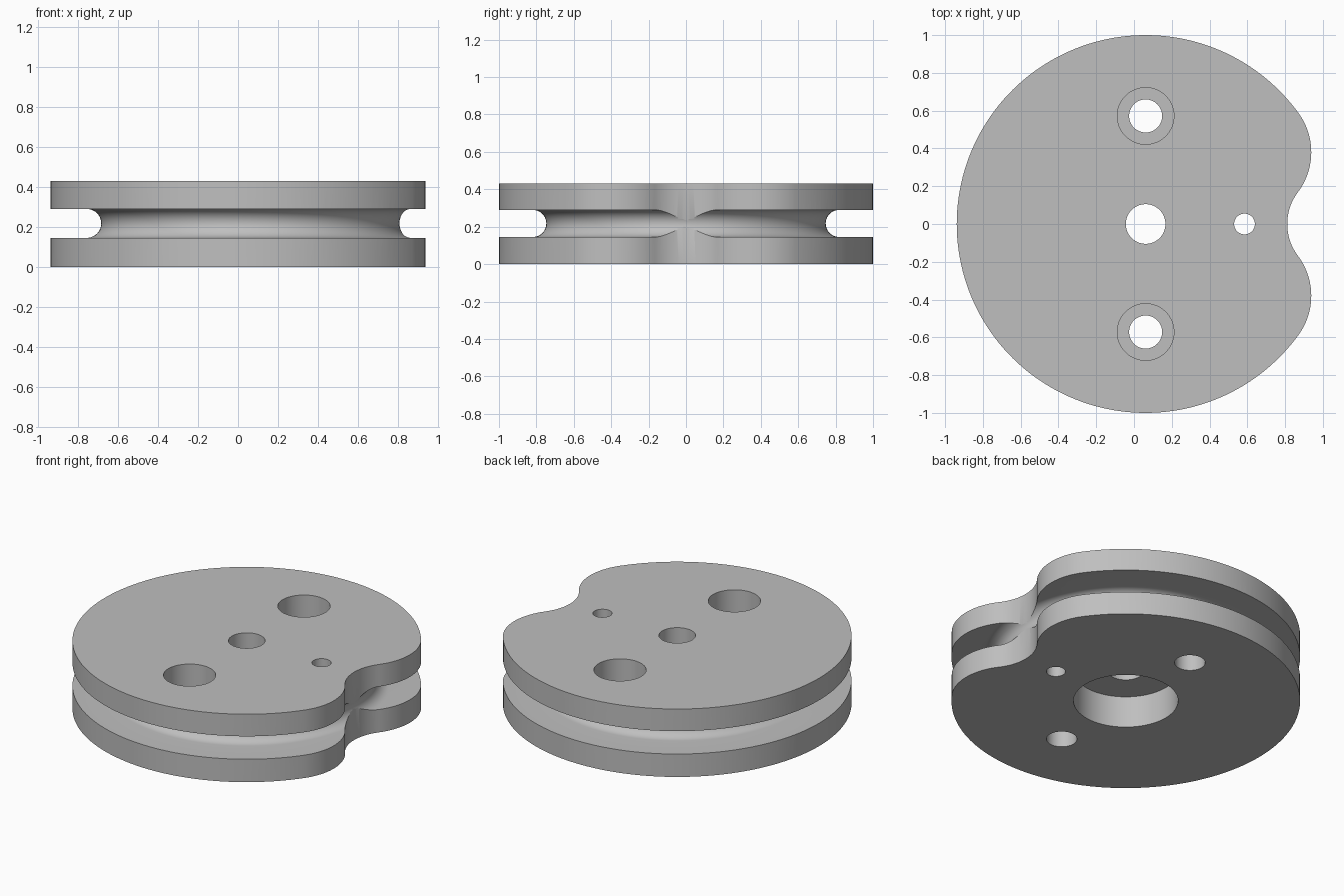
import bpy, bmesh
from math import pi, sin, cos, atan2, hypot

default = bpy.data.objects.get("Cube")
if default:
    bpy.data.objects.remove(default, do_unlink=True)

HEIGHT = 0.43
CENTRE_X = 0.0615                    # axis of the disc
GROOVE_LOW, GROOVE_HIGH = 0.145, 0.29
GROOVE_R = 0.747                     # radius at the bottom of the groove

steel = bpy.data.materials.new("plain grey")
steel.use_nodes = True
grey = (0.52, 0.52, 0.52, 1)
steel.diffuse_color = grey
steel.node_tree.nodes["Principled BSDF"].inputs["Base Color"].default_value = grey


def finish(bm, name):
    bmesh.ops.recalc_face_normals(bm, faces=bm.faces)
    mesh = bpy.data.meshes.new(name)
    bm.to_mesh(mesh)
    bm.free()
    mesh.materials.append(steel)
    obj = bpy.data.objects.new(name, mesh)
    bpy.context.collection.objects.link(obj)
    return obj


def prism(name, outline, z0, z1):
    bm = bmesh.new()
    face = bm.faces.new([bm.verts.new((x, y, z0)) for x, y in outline])
    top = bmesh.ops.extrude_face_region(bm, geom=[face])["geom"]
    verts = [v for v in top if isinstance(v, bmesh.types.BMVert)]
    bmesh.ops.translate(bm, verts=verts, vec=(0, 0, z1 - z0))
    return finish(bm, name)


def arc(cx, cy, r, a0, a1, n):
    """Points along an arc, leaving out the last one."""
    angles = [a0 + (a1 - a0) * i / n for i in range(n)]
    return [(cx + r * cos(a), cy + r * sin(a)) for a in angles]


def hole(name, x, y, r, z0, z1):
    return prism(name, arc(x, y, r, 0, 2 * pi, 64), z0, z1)


def ring(name, profile, steps):
    bm = bmesh.new()
    loops = [[bm.verts.new((CENTRE_X + r * cos(a), r * sin(a), z)) for r, z in profile]
             for a in (2 * pi * (i + 0.5) / steps for i in range(steps))]
    n = len(profile)
    for i in range(steps):
        a, b = loops[i], loops[(i + 1) % steps]
        for j in range(n):
            k = (j + 1) % n
            bm.faces.new((a[j], b[j], b[k], a[k]))
    return finish(bm, name)


# Disc outline: large circle, two rounded shoulders, concave notch, all tangent
tip_x, tip_y, notch_x = 0.877, 0.38, 0.75
shoulder_r = (1 - tip_x ** 2 - tip_y ** 2) / (2 * (1 - tip_x))
sx = tip_x - shoulder_r
gap = notch_x - sx
notch_r = (gap ** 2 + tip_y ** 2 - shoulder_r ** 2) / (2 * (shoulder_r - gap))
t = atan2(tip_y, sx)
b = atan2(tip_y, notch_x + notch_r - sx)
outline = arc(0, 0, 1, t, 2 * pi - t, 140)
outline += arc(sx, -tip_y, shoulder_r, -t, b, 28)
outline += arc(notch_x + notch_r, 0, notch_r, pi + b, pi - b, 28)
outline += arc(sx, tip_y, shoulder_r, -b, t, 28)
disc = prism("grooved_disc", [(x + CENTRE_X, y) for x, y in outline], 0, HEIGHT)

# Round-bottomed groove around the rim
half = (GROOVE_HIGH - GROOVE_LOW) / 2
mid = GROOVE_LOW + half
profile = arc(GROOVE_R + half, mid, half, pi / 2, 3 * pi / 2, 20)
profile += [(GROOVE_R + half, GROOVE_LOW), (1.2, GROOVE_LOW), (1.2, GROOVE_HIGH)]
cutters = [ring("groove_cutter", profile, 160)]

# Centre hole with a wide bore underneath, and the small pin hole
cutters.append(hole("centre_hole_cutter", CENTRE_X, 0, 0.105, -0.1, 0.6))
cutters.append(hole("lower_bore_cutter", CENTRE_X, 0, 0.3, -0.1, 0.2))
cutters.append(hole("pin_hole_cutter", 0.585, 0, 0.055, -0.1, 0.6))

# Two counterbored bolt holes
for side, label in ((1, "back"), (-1, "front")):
    y = side * 0.572
    cutters.append(hole(label + "_bolt_hole_cutter", CENTRE_X, y, 0.0875, -0.1, 0.6))
    cutters.append(hole(label + "_counterbore_cutter", CENTRE_X, y, 0.15, 0.22, 0.6))

bpy.context.view_layer.objects.active = disc
for cutter in cutters:
    cutter.hide_render = True
    mod = disc.modifiers.new(cutter.name, "BOOLEAN")
    mod.operation = "DIFFERENCE"
    mod.solver = "EXACT"
    mod.object = cutter
    bpy.ops.object.modifier_apply(modifier=mod.name)
    bpy.data.objects.remove(cutter, do_unlink=True)

bpy.ops.object.select_all(action="DESELECT")
disc.select_set(True)
bpy.ops.object.shade_smooth_by_angle(angle=pi / 6)
